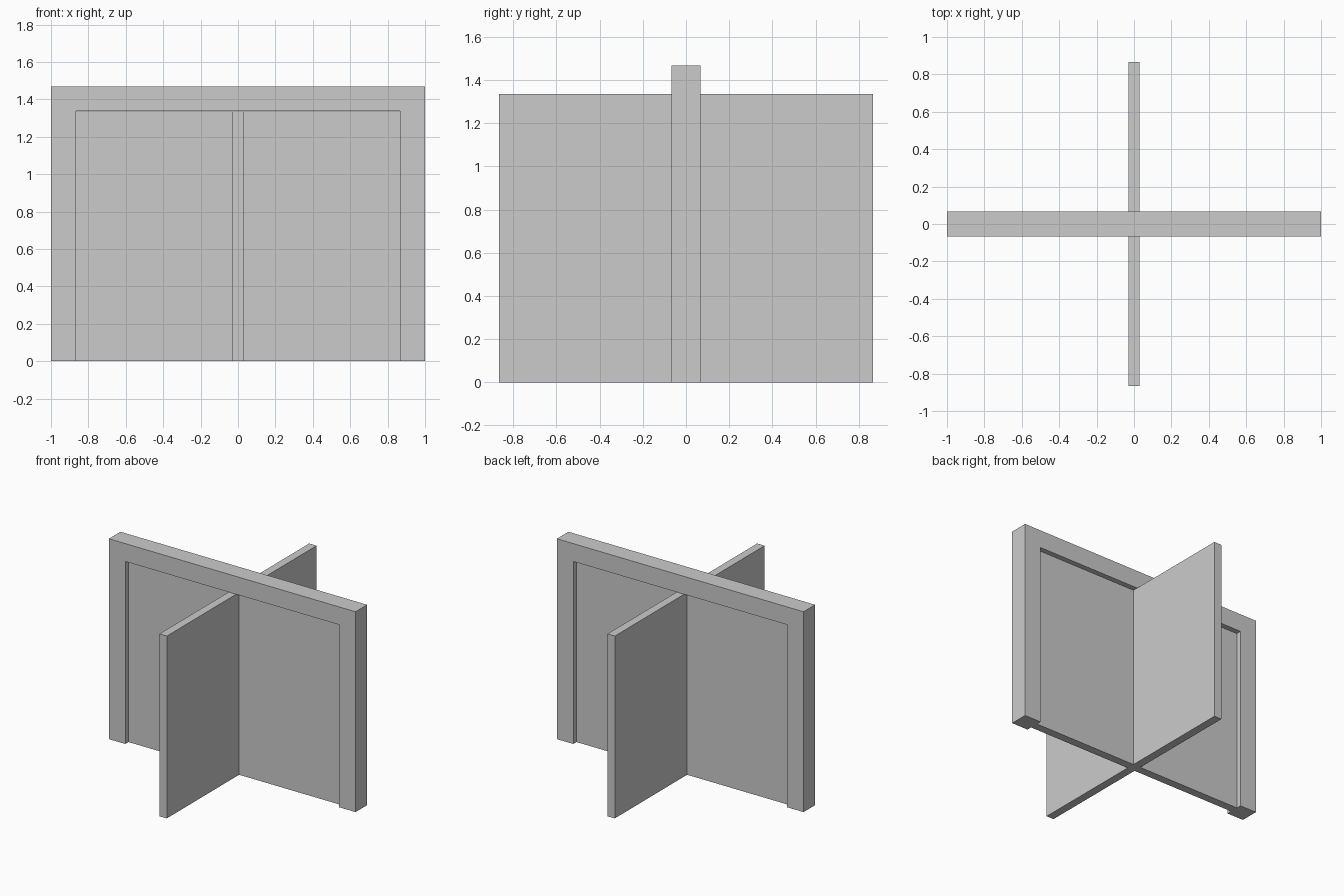
import bpy, bmesh
from mathutils import Vector

if "Cube" in bpy.data.objects:
    bpy.data.objects.remove(bpy.data.objects["Cube"])

HALF_W, HEIGHT, DEPTH = 1.0, 1.468, 0.067      # outer frame
OPEN_W, OPEN_H = 0.867, 1.337                  # opening
LEAF = 0.03                                    # half thickness of a door leaf


def extrude_profile(name, points, direction):
    """Make a flat profile and extrude it along direction."""
    bm = bmesh.new()
    face = bm.faces.new([bm.verts.new(p) for p in points])
    out = bmesh.ops.extrude_face_region(bm, geom=[face])
    moved = [g for g in out["geom"] if isinstance(g, bmesh.types.BMVert)]
    bmesh.ops.translate(bm, verts=moved, vec=Vector(direction))
    bmesh.ops.recalc_face_normals(bm, faces=bm.faces)
    mesh = bpy.data.meshes.new(name)
    bm.to_mesh(mesh)
    bm.free()
    obj = bpy.data.objects.new(name, mesh)
    bpy.context.collection.objects.link(obj)
    return obj


# Door frame: two jambs and a header as one arch profile
arch = [(HALF_W, 0), (HALF_W, HEIGHT), (-HALF_W, HEIGHT), (-HALF_W, 0),
        (-OPEN_W, 0), (-OPEN_W, OPEN_H), (OPEN_W, OPEN_H), (OPEN_W, 0)]
extrude_profile("door_frame", [(x, -DEPTH, z) for x, z in arch], (0, 2 * DEPTH, 0))

# Revolving leaves: one arm of the cross turned four times by 90 degrees
cross = []
x_y = [(OPEN_W, -LEAF), (OPEN_W, LEAF), (LEAF, LEAF)]
for turn in range(4):
    cross += [(x, y, 0) for x, y in x_y]
    x_y = [(-y, x) for x, y in x_y]
extrude_profile("revolving_leaves", cross, (0, 0, OPEN_H - 0.001))
